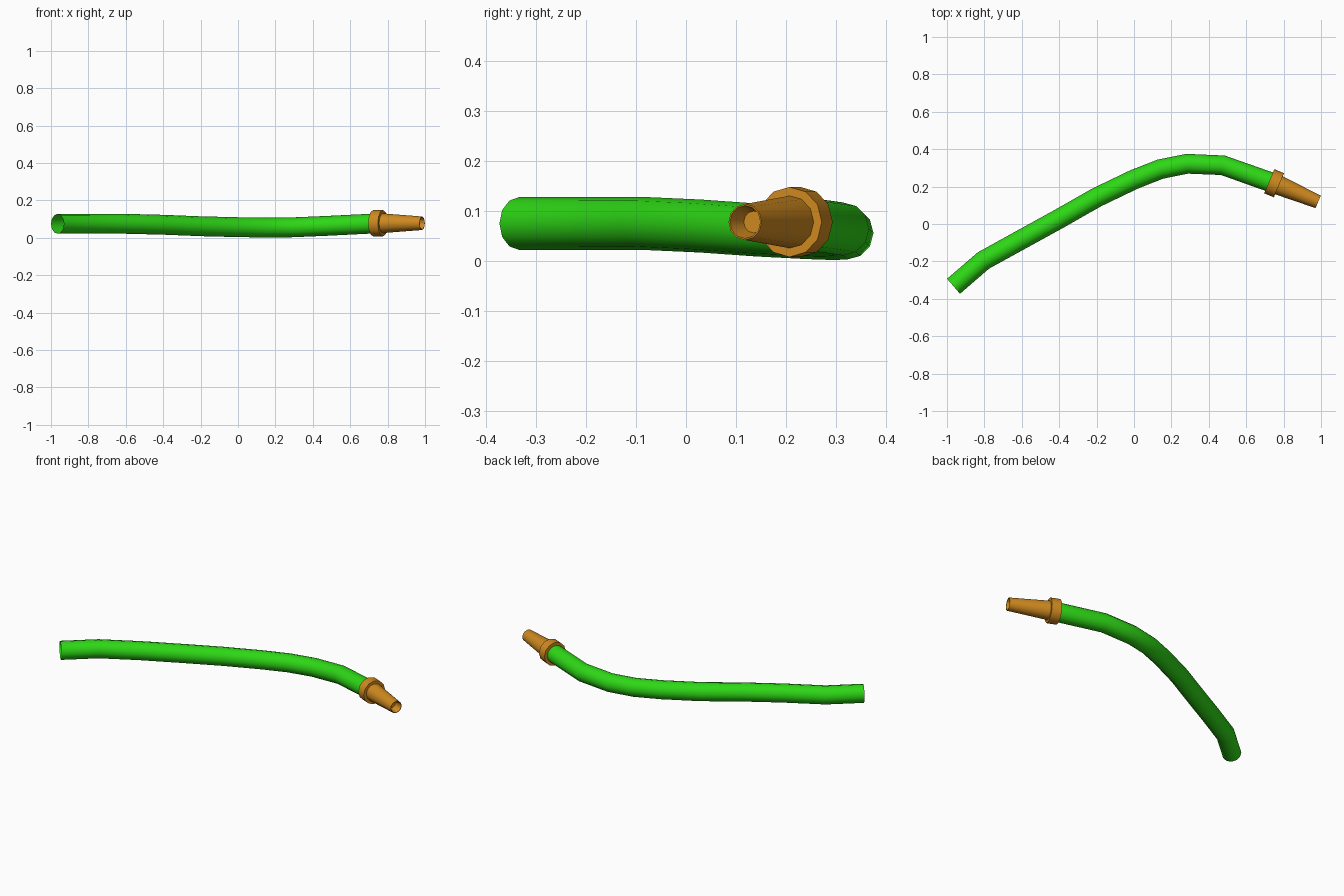
import bpy, bmesh, math
from mathutils import Vector

if "Cube" in bpy.data.objects:
    bpy.data.objects.remove(bpy.data.objects["Cube"])

SIDES = 12
UP = Vector((0, 0, 1))


def material(name, rgb):
    m = bpy.data.materials.new(name)
    m.diffuse_color = (*rgb, 1)
    m.use_nodes = True
    m.node_tree.nodes["Principled BSDF"].inputs["Base Color"].default_value = m.diffuse_color
    return m


green = material("hose green", (0.027, 0.68, 0.008))
brass = material("brass orange", (0.62, 0.25, 0.014))


def sweep(name, rings, mat, cap_end=False):
    """Skin a tube through rings given as (centre, axis, radius)."""
    bm = bmesh.new()
    loops = []
    for centre, axis, r in rings:
        axis = axis.normalized()
        side = UP.cross(axis).normalized()
        top = axis.cross(side)
        loops.append([bm.verts.new(centre + r * (math.cos(a) * side + math.sin(a) * top))
                      for a in (2 * math.pi * i / SIDES for i in range(SIDES))])
    for a, b in zip(loops, loops[1:]):
        for i in range(SIDES):
            j = (i + 1) % SIDES
            bm.faces.new((a[i], a[j], b[j], b[i]))
    if cap_end:
        bm.faces.new(loops[-1])
    mesh = bpy.data.meshes.new(name)
    bm.to_mesh(mesh)
    bm.free()
    mesh.materials.append(mat)
    ob = bpy.data.objects.new(name, mesh)
    bpy.context.collection.objects.link(ob)
    bpy.ops.object.select_all(action='DESELECT')
    ob.select_set(True)
    bpy.context.view_layer.objects.active = ob
    bpy.ops.object.shade_smooth_by_angle(angle=math.radians(40))
    return ob


# Hose: open tube along a gently sagging bend
path = [Vector(p) for p in (
    (-0.965, -0.333, 0.075), (-0.805, -0.195, 0.075), (-0.6, -0.082, 0.075),
    (-0.4, 0.028, 0.070), (-0.2, 0.142, 0.062), (0.0, 0.238, 0.057),
    (0.14, 0.293, 0.055), (0.285, 0.322, 0.056), (0.475, 0.314, 0.064),
    (0.735, 0.222, 0.077))]
last = len(path) - 1
hose_rings = []
for i, p in enumerate(path):
    into = (p - path[max(i - 1, 0)]).normalized()
    out = (path[min(i + 1, last)] - p).normalized()
    hose_rings.append((p, into + out, 0.053))
sweep("hose", hose_rings, green)

# Nozzle: collar and tapered spout with a recessed mouth
collar_centre = Vector((0.749, 0.218, 0.078))
direction = Vector((0.92, -0.39, 0.0)).normalized()


def lathe(name, profile, cap_end=False):
    sweep(name, [(collar_centre + direction * d, direction, r) for d, r in profile],
          brass, cap_end)


lathe("collar", [(-0.028, 0.05), (-0.028, 0.07), (0.028, 0.07), (0.028, 0.05)])
lathe("spout", [(0.02, 0.053), (0.256, 0.036), (0.256, 0.033), (0.211, 0.022)], cap_end=True)
